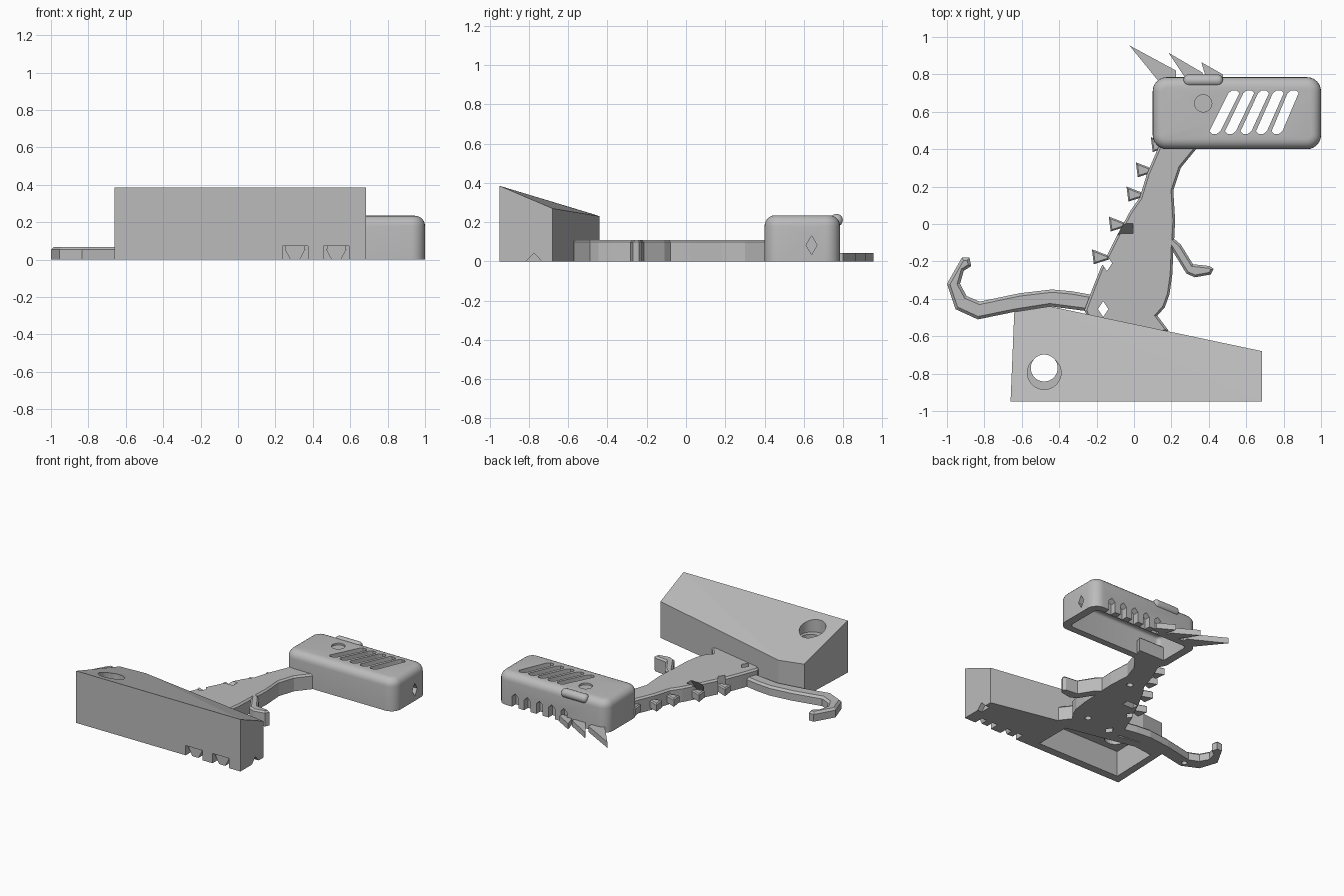
import bpy, bmesh
from math import radians, cos, sin, pi
from mathutils import Matrix

if "Cube" in bpy.data.objects:
    bpy.data.objects.remove(bpy.data.objects["Cube"])

grey = bpy.data.materials.new("plain_grey")
grey.use_nodes = True
grey.diffuse_color = (0.5, 0.5, 0.5, 1)
grey.node_tree.nodes["Principled BSDF"].inputs["Base Color"].default_value = (0.5, 0.5, 0.5, 1)


def finish(name, bm):
    bmesh.ops.recalc_face_normals(bm, faces=bm.faces)
    mesh = bpy.data.meshes.new(name)
    bm.to_mesh(mesh)
    bm.free()
    mesh.materials.append(grey)
    ob = bpy.data.objects.new(name, mesh)
    bpy.context.collection.objects.link(ob)
    return ob


def prism(name, pts, z0, z1, chamfer=0, matrix=None):
    """Upright prism over an outline, with an optional chamfer round the top."""
    bm = bmesh.new()
    face = bm.faces.new([bm.verts.new((x, y, z0)) for x, y in pts])
    ext = bmesh.ops.extrude_face_region(bm, geom=[face])["geom"]
    top = [v for v in ext if isinstance(v, bmesh.types.BMVert)]
    for v in top:
        v.co.z = z1
    if chamfer:
        bmesh.ops.recalc_face_normals(bm, faces=bm.faces)
        edges = [e for e in bm.edges if all(v in top for v in e.verts)]
        bmesh.ops.bevel(bm, geom=edges, offset=chamfer, segments=1, affect='EDGES')
    if matrix:
        bm.transform(matrix)
    return finish(name, bm)


def circle(x, y, r, n=32):
    return [(x + r * cos(2 * pi * i / n), y + r * sin(2 * pi * i / n)) for i in range(n)]


def diamond(x, y, w, h):
    return [(x - w, y), (x, y - h), (x + w, y), (x, y + h)]


def rect(x0, x1, y0, y1):
    return [(x0, y0), (x1, y0), (x1, y1), (x0, y1)]


def cut(target, cutter):
    mod = target.modifiers.new("cut", 'BOOLEAN')
    mod.operation, mod.solver, mod.object = 'DIFFERENCE', 'EXACT', cutter
    cutter.hide_render = True
    bpy.context.view_layer.objects.active = target
    bpy.ops.object.modifier_apply(modifier=mod.name)
    bpy.data.objects.remove(cutter)


def rounded_box(name, x0, x1, y0, y1, z0, z1, r_side, r_top):
    bm = bmesh.new()
    bmesh.ops.create_cube(bm, size=1)
    for v in bm.verts:
        v.co = (x0 if v.co.x < 0 else x1, y0 if v.co.y < 0 else y1, z0 if v.co.z < 0 else z1)
    upright = [e for e in bm.edges if abs(e.verts[0].co.z - e.verts[1].co.z) > 0.01]
    bmesh.ops.bevel(bm, geom=upright, offset=r_side, segments=6, profile=0.5, affect='EDGES')
    rim = [e for e in bm.edges if all(v.co.z > z1 - 1e-4 for v in e.verts)]
    bmesh.ops.bevel(bm, geom=rim, offset=r_top, segments=5, profile=0.5, affect='EDGES')
    return finish(name, bm)


def smooth(ob):
    bpy.ops.object.select_all(action='DESELECT')
    ob.select_set(True)
    bpy.context.view_layer.objects.active = ob
    bpy.ops.object.shade_smooth_by_angle(angle=radians(30))


# axis changes: outline (x, z) pushed along -y, and outline (y, z) pushed along x
ALONG_Y = Matrix.Rotation(radians(90), 4, 'X')
ALONG_X = Matrix(((0, 0, 1, 0), (1, 0, 0, 0), (0, 1, 0, 0), (0, 0, 0, 1)))

# base block with a sloping top
bm = bmesh.new()
outline = [(-.66, -.95, .385), (.685, -.95, .385), (.685, -.68, .27),
           (-.45, -.44, .23), (-.64, -.47, .24)]
low = [bm.verts.new((x, y, 0)) for x, y, z in outline]
top = [bm.verts.new(p) for p in outline]
bm.faces.new(low)
for i in range(5):
    j = (i + 1) % 5
    bm.faces.new((low[i], low[j], top[j], top[i]))
for tri in ((0, 1, 3), (1, 2, 3), (0, 3, 4)):
    bm.faces.new([top[i] for i in tri])
base = finish("base_block", bm)

# hollow, peg hole and end notch of the base
cut(base, prism("hollow", [(-.6, -.89), (.08, -.89), (.08, -.62), (-.44, -.51), (-.59, -.53)], -.1, .19))
cut(base, prism("peg_hole", circle(-.48, -.77, .072), -.1, .6))
cut(base, prism("peg_recess", circle(-.48, -.795, .09), .27, .6))
cut(base, prism("end_notch", diamond(-.775, 0, .04, .042), .65, .8, matrix=ALONG_X))

# claw notches along the front, each with a tapered claw inside
for i, x in enumerate((.305, .525)):
    cut(base, prism("claw_notch", rect(x - .068, x + .068, -.1, .072), .88, 1.0, matrix=ALONG_Y))
    prism(f"claw_{i + 1}", [(x - .055, .056), (x - .025, 0), (x + .025, 0), (x + .055, .056)],
          .87, .935, matrix=ALONG_Y)
    prism(f"claw_root_{i + 1}", rect(x - .05, x + .05, .05, .075), .87, .935, matrix=ALONG_Y)

# body and neck, with the arm in the same outline
body = prism("body", [
    (.16, .50), (.13, .41), (.07, .27), (.03, .14), (-.02, .07), (-.09, -.06), (-.13, -.14),
    (-.18, -.24), (-.22, -.34), (-.265, -.46), (-.25, -.50), (.10, -.60), (.185, -.57),
    (.125, -.49), (.165, -.445), (.19, -.375), (.205, -.27), (.21, -.15),
    (.28, -.265), (.325, -.285), (.41, -.27), (.425, -.24), (.405, -.225), (.315, -.215),
    (.25, -.11), (.215, -.08), (.22, .02), (.21, .18), (.25, .30), (.34, .41), (.37, .50)],
    0, .11, .012)
for x, y in ((-.145, -.21), (-.165, -.455)):
    cut(body, prism("body_gap", diamond(x, y, .028, .042), -.1, .3))
tilt = Matrix.Translation((-.05, -.025, .11)) @ Matrix.Rotation(radians(-35), 4, 'X')
cut(body, prism("slot", rect(-.045, .045, -.022, .022), -.3, .1, matrix=tilt))
for x, y in ((.05, -.42), (.12, .1)):
    cut(body, prism("magnet_pocket", circle(x, y, .022, 16), -.1, .03))

# curled tail
tail = prism("tail", [
    (-.22, -.38), (-.33, -.36), (-.44, -.35), (-.61, -.37), (-.825, -.415), (-.895, -.385),
    (-.93, -.32), (-.91, -.25), (-.87, -.225), (-.88, -.18), (-.92, -.18), (-1.0, -.32),
    (-.955, -.455), (-.835, -.51), (-.64, -.47), (-.45, -.44), (-.22, -.47)], 0, .068, .015)
cut(tail, prism("magnet_pocket", circle(-.83, -.465, .02, 16), -.1, .03))

# thorns down the back
for i, (x, y) in enumerate(((.15, .42), (.07, .285), (.02, .155), (-.075, -.005), (-.165, -.18))):
    prism(f"thorn_{i + 1}", [(x - .06, y + .045), (x - .05, y - .035), (x + .03, y - .01), (x + .03, y + .01)],
          0.02, .075, .008)

# head shell, open underneath
head = rounded_box("head", .10, 1.0, .40, .785, 0, .235, .075, .055)
cut(head, rounded_box("head_hollow", .16, .94, .45, .735, -.1, .19, .03, .02))
for i in range(5):
    x0, x1 = .43 + .083 * i, .537 + .079 * i
    lean = (x1 - x0) / .235
    slot = [(x0 - .027, .495), (x0 - .012, .481), (x0 + .012, .481), (x0 + .032, .497),
            (x1 + .027, .70), (x1 + .012, .715), (x1 - .012, .715), (x1 - .032, .699)]
    cut(head, prism("cheek_slot", slot, .15, .4))
# pointed notches in the back wall
for x in (.45, .55, .65, .75, .85):
    notch = [(x - .026, -.1), (x + .026, -.1), (x + .026, .075), (x, .1), (x - .026, .075)]
    cut(head, prism("jaw_notch", notch, -.9, -.74, matrix=ALONG_Y))
cut(head, prism("nose_mark", diamond(.64, .083, .028, .048), .95, 1.1, matrix=ALONG_X))
cut(head, prism("eye_socket", circle(.37, .645, .046), .222, .4))
smooth(head)

# brow roll on the back upper edge
bm = bmesh.new()
bmesh.ops.create_cone(bm, cap_ends=True, segments=24, radius1=.032, radius2=.032, depth=.21)
ends = [e for e in bm.edges if abs(e.verts[0].co.z - e.verts[1].co.z) < 1e-4]
bmesh.ops.bevel(bm, geom=ends, offset=.026, segments=5, profile=0.5, affect='EDGES')
bm.transform(Matrix.Translation((.37, .767, .21)) @ Matrix.Rotation(radians(90), 4, 'Y'))
smooth(finish("brow", bm))

# flat swept-back horns
for i, pts in enumerate(([(-.025, .955), (.13, .765), (.225, .765), (.225, .82)],
                         [(.185, .915), (.285, .765), (.365, .765), (.365, .81)],
                         [(.36, .865), (.39, .765), (.475, .765), (.475, .80)])):
    prism(f"horn_{i + 1}", pts, 0, .042)
